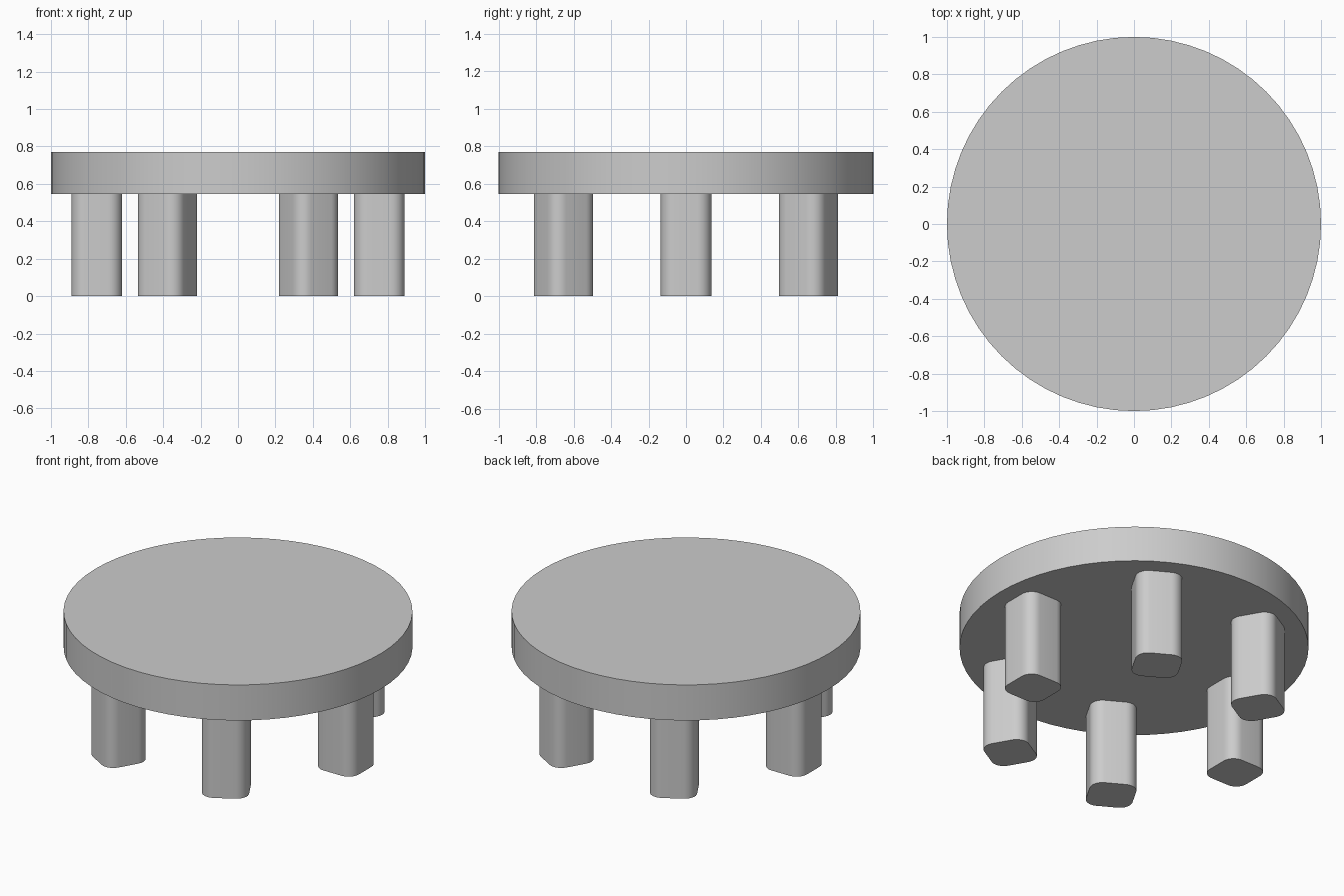
import bpy
import bmesh
import math
from mathutils import Matrix

LEG_HEIGHT = 0.545
TOP_HEIGHT = 0.77
LEG_WIDTH = 0.27
CORNER = 0.073
LEG_RING = 0.755
LEG_COUNT = 6

cube = bpy.data.objects.get("Cube")
if cube:
    bpy.data.objects.remove(cube, do_unlink=True)

# Single grey material
grey = bpy.data.materials.new("plain_grey")
grey.use_nodes = True
colour = (0.604, 0.604, 0.604, 1)
grey.diffuse_color = colour
grey.node_tree.nodes["Principled BSDF"].inputs["Base Color"].default_value = colour


def finish(name, bm):
    mesh = bpy.data.meshes.new(name)
    bm.to_mesh(mesh)
    bm.free()
    mesh.materials.append(grey)
    obj = bpy.data.objects.new(name, mesh)
    bpy.context.collection.objects.link(obj)
    bpy.ops.object.select_all(action='DESELECT')
    obj.select_set(True)
    bpy.context.view_layer.objects.active = obj
    bpy.ops.object.shade_smooth_by_angle(angle=math.radians(30))
    return obj


# Round table top
bm = bmesh.new()
bmesh.ops.create_cone(
    bm, cap_ends=True, segments=64, radius1=1, radius2=1,
    depth=TOP_HEIGHT - LEG_HEIGHT,
    matrix=Matrix.Translation((0, 0, (TOP_HEIGHT + LEG_HEIGHT) / 2)))
finish("table_top", bm)

# Square legs with rounded upright corners, each turned to face the centre
for i in range(LEG_COUNT):
    bm = bmesh.new()
    bmesh.ops.create_cube(bm, size=1)
    bmesh.ops.scale(bm, vec=(LEG_WIDTH, LEG_WIDTH, LEG_HEIGHT), verts=bm.verts)
    uprights = [e for e in bm.edges
                if abs(e.verts[0].co.z - e.verts[1].co.z) > LEG_HEIGHT / 2]
    bmesh.ops.bevel(bm, geom=uprights, offset=CORNER, segments=8,
                    profile=0.5, affect='EDGES')
    place = (Matrix.Rotation(math.tau * i / LEG_COUNT, 4, 'Z')
             @ Matrix.Translation((LEG_RING, 0, LEG_HEIGHT / 2)))
    bmesh.ops.transform(bm, matrix=place, verts=bm.verts)
    finish(f"leg_{i + 1}", bm)
